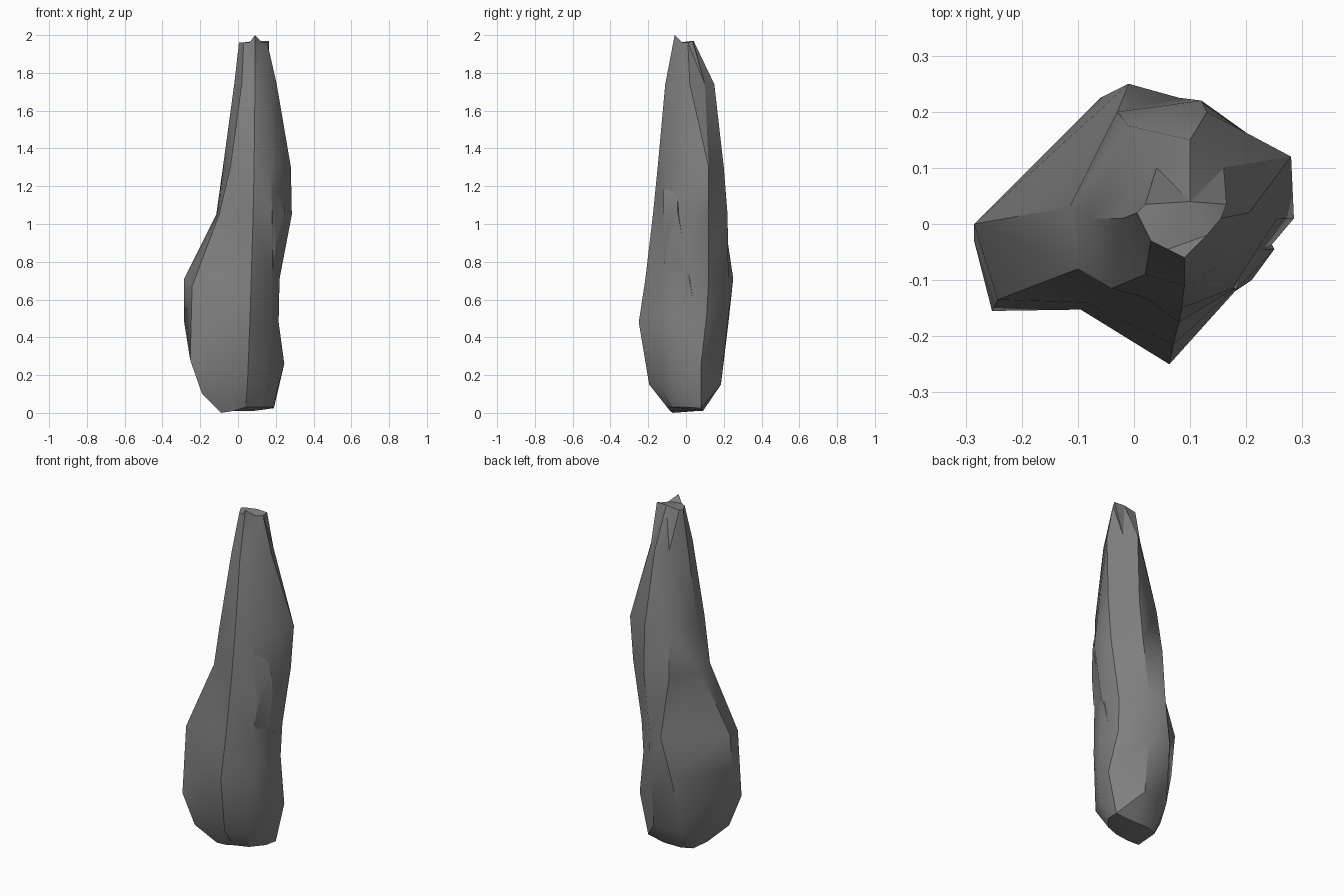
import bpy, bmesh
from mathutils import Vector

if "Cube" in bpy.data.objects:
    bpy.data.objects.remove(bpy.data.objects["Cube"])

# Each ring: height, depth of the crease in the front face, then eight (x, y) corners:
# left, front-left, front ridge, front-right, right, right-back, back, back-left
RINGS = [
    (0.01, 0, [(-.09, .06), (-.09, -.07), (.04, -.10), (.12, -.07), (.18, 0), (.19, .08), (.08, .09), (-.03, .09)]),
    (0.15, .02, [(-.20, -.02), (-.19, -.13), (.05, -.195), (.15, -.14), (.215, -.04), (.245, .08), (.08, .185), (-.09, .16)]),
    (0.48, .05, [(-.285, -.03), (-.253, -.155), (.063, -.25), (.18, -.12), (.215, -.03), (.20, .11), (.08, .22), (-.06, .225)]),
    (0.71, .035, [(-.285, 0), (-.243, -.135), (.07, -.215), (.18, -.115), (.22, 0), (.205, .12), (.08, .225), (-.01, .25)]),
    (1.05, .01, [(-.115, .03), (-.10, -.08), (.08, -.175), (.18, -.115), (.285, .01), (.26, .12), (.12, .22), (-.03, .20)]),
    (1.30, 0, [(-.08, .01), (-.04, -.115), (.085, -.15), (.175, -.115), (.255, .01), (.28, .12), (.13, .20), (-.01, .175)]),
    (1.74, 0, [(-.02, .01), (.02, -.09), (.09, -.11), (.15, -.075), (.205, .02), (.16, .10), (.10, .15), (.04, .10)]),
    (1.96, 0, [(.005, .02), (.03, -.03), (.09, -.06), (.13, -.02), (.155, .01), (.165, .035), (.10, .04), (.02, .035)]),
]

stone = bpy.data.materials.new("dark_stone")
stone.diffuse_color = (0.22, 0.22, 0.22, 1)
stone.use_nodes = True
stone.node_tree.nodes["Principled BSDF"].inputs["Base Color"].default_value = stone.diffuse_color


def finish(name, bm, angle):
    bmesh.ops.recalc_face_normals(bm, faces=bm.faces)
    mesh = bpy.data.meshes.new(name)
    bm.to_mesh(mesh)
    bm.free()
    mesh.materials.append(stone)
    ob = bpy.data.objects.new(name, mesh)
    bpy.context.collection.objects.link(ob)
    bpy.ops.object.select_all(action='DESELECT')
    ob.select_set(True)
    bpy.context.view_layer.objects.active = ob
    bpy.ops.object.shade_smooth_by_angle(angle=angle)
    return ob


# Standing stone: faceted loft, with a hollow crease between front-left and front ridge
bm = bmesh.new()
loops = []
for z, crease, pts in RINGS:
    mid = (Vector(pts[1]) + Vector(pts[2])) / 2 + Vector((0, crease))
    ring = pts[:2] + [tuple(mid)] + pts[2:]
    loops.append([bm.verts.new((x, y, z)) for x, y in ring])

# Uneven foot, slanting hips and pointed tip: corners lifted off their ring height
for ring, corner, z in [(0, 1, 0), (0, 3, .03), (0, 4, .03), (0, 5, .03), (0, 6, .025),
                        (1, 1, .10), (1, 6, .26), (2, 1, .28), (2, 6, .52), (3, 1, .67),
                        (7, 3, 2.0), (7, 6, 1.97), (7, 7, 1.97)]:
    loops[ring][corner].co.z = z

for low, high in zip(loops, loops[1:]):
    for i in range(9):
        j = (i + 1) % 9
        bm.faces.new((low[i], low[j], high[j], high[i]))
bm.faces.new(loops[0][::-1])
bm.faces.new(loops[-1])
bmesh.ops.triangulate(bm, faces=bm.faces[:])
finish("standing_stone", bm, 0.55)

# Raised flake on the right side
bm = bmesh.new()
for p in [(.18, -.12, 1.18), (.21, -.045, 1.19), (.25, -.045, 1.07), (.21, -.10, .95),
          (.185, -.115, .78), (.21, .04, .58), (.17, 0, 1.1), (.17, 0, .7)]:
    bm.verts.new(p)
bmesh.ops.convex_hull(bm, input=bm.verts[:])
finish("side_flake", bm, 0.5)
